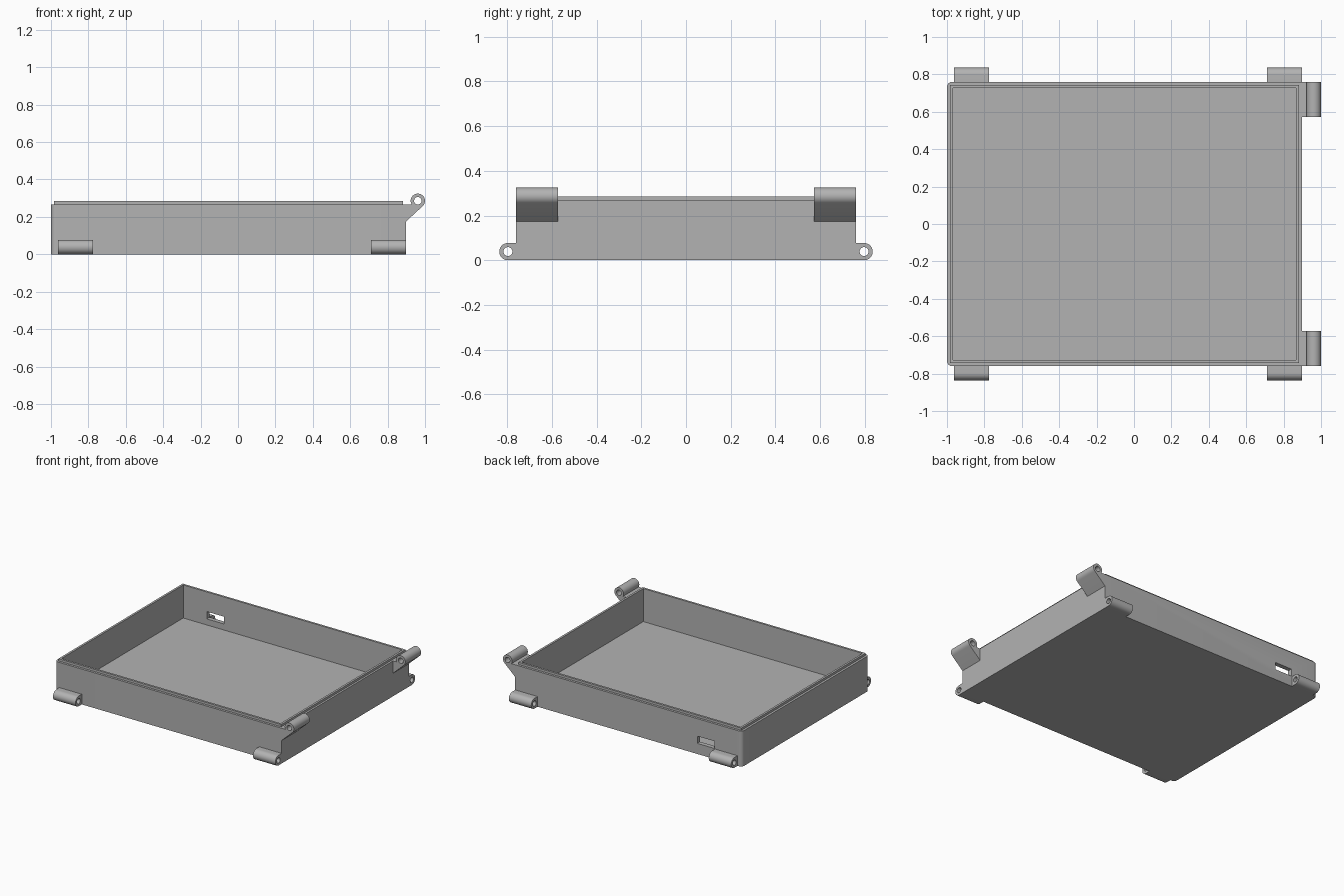
import bpy
import bmesh
from math import cos, sin, radians
from mathutils import Matrix, Vector

old = bpy.data.objects.get("Cube")
if old:
    bpy.data.objects.remove(old, do_unlink=True)

grey = bpy.data.materials.new("plain grey")
grey.use_nodes = True
COLOUR = (0.45, 0.45, 0.45, 1)
grey.diffuse_color = COLOUR
grey.node_tree.nodes["Principled BSDF"].inputs["Base Color"].default_value = COLOUR

X, Y, Z = Vector((1, 0, 0)), Vector((0, 1, 0)), Vector((0, 0, 1))


def arc(cx, cy, r, start, end, steps):
    angles = [radians(start + (end - start) * i / steps) for i in range(steps + 1)]
    return [(cx + r * cos(a), cy + r * sin(a)) for a in angles]


def rect(x0, x1, y0, y1):
    return [(x0, y0), (x1, y0), (x1, y1), (x0, y1)]


def extrude(name, loops, low, high, u=X, v=Y):
    """Fill closed loops (later ones are holes) and extrude along u x v."""
    curve = bpy.data.curves.new(name, "CURVE")
    curve.dimensions = "2D"
    curve.fill_mode = "BOTH"
    curve.extrude = (high - low) / 2
    for loop in loops:
        spline = curve.splines.new("POLY")
        spline.points.add(len(loop) - 1)
        for point, (a, b) in zip(spline.points, loop):
            point.co = (a, b, 0, 1)
        spline.use_cyclic_u = True
    temp = bpy.data.objects.new(name, curve)
    bpy.context.collection.objects.link(temp)
    evaluated = temp.evaluated_get(bpy.context.evaluated_depsgraph_get())
    mesh = bpy.data.meshes.new_from_object(evaluated)
    bpy.data.objects.remove(temp, do_unlink=True)

    w = u.cross(v)
    turn = Matrix((u, v, w)).transposed().to_4x4()
    bm = bmesh.new()
    bm.from_mesh(mesh)
    bm.transform(Matrix.Translation(w * (low + high) / 2) @ turn)
    bmesh.ops.remove_doubles(bm, verts=bm.verts, dist=0.0001)
    bmesh.ops.recalc_face_normals(bm, faces=bm.faces)
    bm.to_mesh(mesh)
    bm.free()
    mesh.materials.clear()
    mesh.materials.append(grey)
    obj = bpy.data.objects.new(name, mesh)
    bpy.context.collection.objects.link(obj)
    return obj


def smooth(obj):
    bpy.ops.object.select_all(action="DESELECT")
    obj.select_set(True)
    bpy.context.view_layer.objects.active = obj
    bpy.ops.object.shade_smooth_by_angle(angle=radians(35))


def combine(target, tool, operation):
    mod = target.modifiers.new(operation.lower(), "BOOLEAN")
    mod.operation = operation
    mod.solver = "EXACT"
    mod.object = tool
    bpy.context.view_layer.objects.active = target
    bpy.ops.object.modifier_apply(modifier=mod.name)
    bpy.data.objects.remove(tool, do_unlink=True)


# Tray dimensions
LEFT, RIGHT, SIDE = -1.0, 0.897, 0.76
RIM, LIP, FLOOR = 0.267, 0.284, 0.034
CORNER = 0.028

# Tray body, with the two corners away from the side hinges rounded
outline = [(RIGHT, -SIDE), (RIGHT, SIDE)]
outline += arc(LEFT + CORNER, SIDE - CORNER, CORNER, 90, 180, 8)
outline += arc(LEFT + CORNER, CORNER - SIDE, CORNER, 180, 270, 8)
tray = extrude("tray", [outline], 0, RIM)

# Raised inner lip, then the hollow and the slot in the back wall
lip = extrude("lip", [rect(-0.983, 0.882, -0.743, 0.743)], RIM - 0.1, LIP)
combine(tray, lip, "UNION")
cavity = extrude("cavity", [rect(-0.967, 0.866, -0.727, 0.727)], FLOOR, 0.5)
combine(tray, cavity, "DIFFERENCE")
slot = extrude("slot", [rect(-0.77, -0.627, 0.65, 0.85)], 0.08, 0.135)
combine(tray, slot, "DIFFERENCE")
smooth(tray)

# Hinge barrels along the bottom of the front and back walls
R, HOLE = 0.0385, 0.02
for sign, where in ((-1, "front"), (1, "back")):
    profile = [(SIDE, 0)] + arc(0.797, R, R, -90, 90, 20) + [(SIDE, 2 * R)]
    hole = arc(0.797, R, HOLE, 0, 345, 23)
    loops = [[(sign * a, b) for a, b in loop] for loop in (profile, hole)]
    for x0, x1, end in ((-0.963, -0.775, "right"), (0.71, RIGHT, "left")):
        smooth(extrude(f"{where}_hinge_{end}", loops, x0, x1, Y, Z))

# Bracketed hinge barrels at the top of the side wall
cx, cz = 0.9615, 0.286
profile = [(RIGHT, 0.174)] + arc(cx, cz, R, -47, 209.6, 28) + [(RIGHT, RIM)]
hole = arc(cx, cz, HOLE, 0, 345, 23)
for y0, y1, end in ((-SIDE, -0.572, "front"), (0.572, SIDE, "back")):
    smooth(extrude(f"side_hinge_{end}", [profile, hole], -y1, -y0, X, Z))
